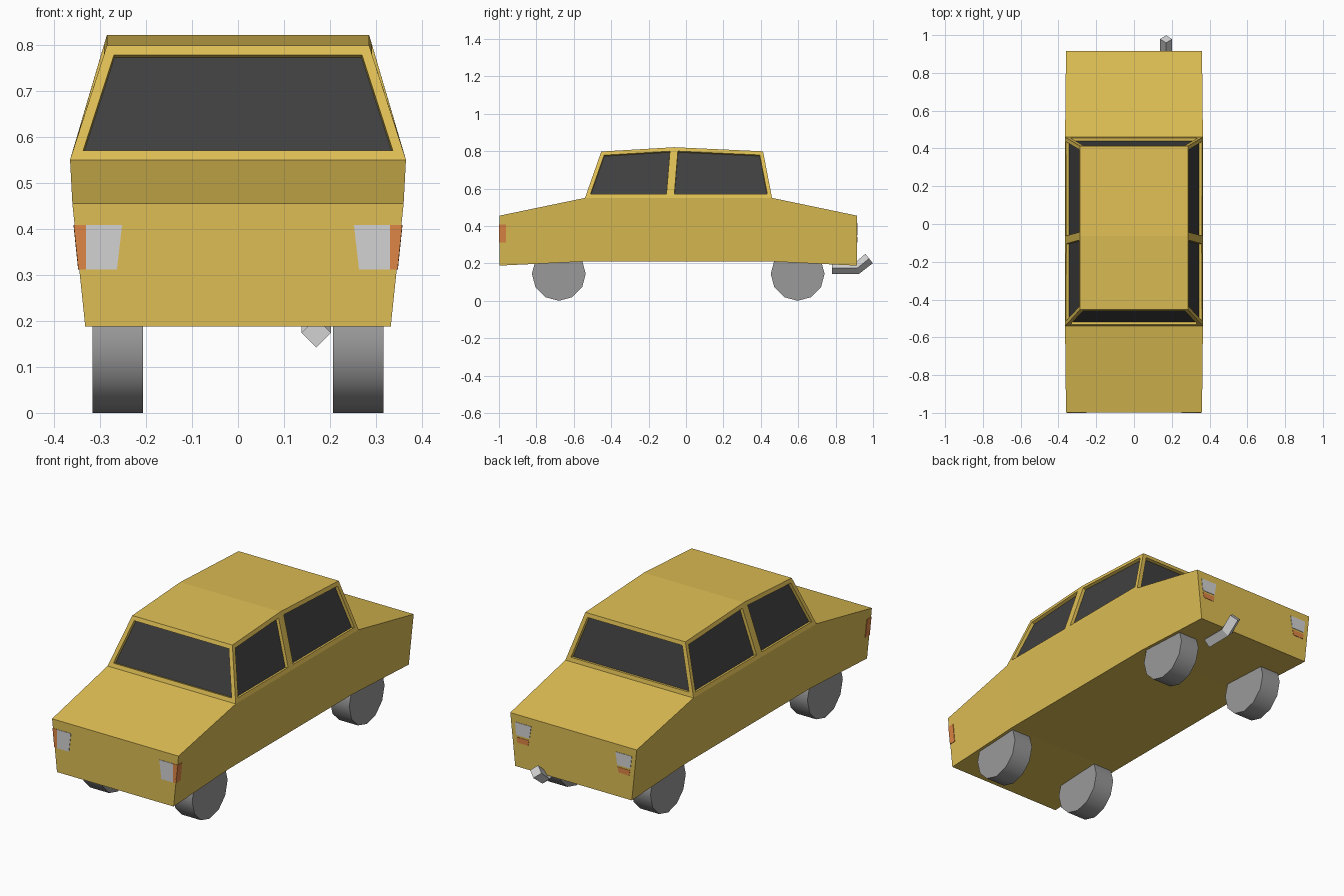
import bpy, bmesh, math
from mathutils import Vector

if "Cube" in bpy.data.objects:
    bpy.data.objects.remove(bpy.data.objects["Cube"])


def material(name, rgb):
    m = bpy.data.materials.new(name)
    m.diffuse_color = (*rgb, 1)
    m.use_nodes = True
    m.node_tree.nodes["Principled BSDF"].inputs["Base Color"].default_value = m.diffuse_color
    return m


PAINT = material("yellow paint", (0.73, 0.515, 0.089))
GLASS = material("dark glass", (0.051, 0.051, 0.051))
RUBBER = material("grey wheel", (0.32, 0.32, 0.32))
SILVER = material("silver", (0.65, 0.65, 0.65))
ORANGE = material("orange lamp", (0.73, 0.235, 0.06))


def finish(name, bm, *mats):
    bmesh.ops.recalc_face_normals(bm, faces=bm.faces[:])
    me = bpy.data.meshes.new(name)
    bm.to_mesh(me)
    bm.free()
    ob = bpy.data.objects.new(name, me)
    bpy.context.collection.objects.link(ob)
    for m in mats:
        me.materials.append(m)
    return ob


# Car body: stations of (y, bottom z, top z, bottom half width, top half width)
stations = [(-0.998, 0.188, 0.455, 0.332, 0.36), (-0.54, 0.21, 0.55, 0.332, 0.365),
            (-0.085, 0.21, 0.55, 0.332, 0.365), (0.46, 0.21, 0.55, 0.332, 0.365),
            (0.915, 0.188, 0.455, 0.332, 0.36)]
roof = [(-0.453, 0.798), (-0.063, 0.821), (0.412, 0.799)]

bm = bmesh.new()
low, belt, top = [], [], []
for y, zb, zt, wb, wt in stations:
    low.append([bm.verts.new((s * wb, y, zb)) for s in (-1, 1)])
    belt.append([bm.verts.new((s * wt, y, zt)) for s in (-1, 1)])
for y, z in roof:
    top.append([bm.verts.new((s * 0.285, y, z)) for s in (-1, 1)])


def strip(a, b):
    return bm.faces.new((a[0], a[1], b[1], b[0]))


for i in range(4):
    strip(low[i], low[i + 1])                                   # underside
    for k in (0, 1):                                            # flanks
        bm.faces.new((low[i][k], low[i + 1][k], belt[i + 1][k], belt[i][k]))
strip(low[0], belt[0])                                          # nose
strip(low[4], belt[4])                                          # tail
strip(belt[0], belt[1])                                         # hood
strip(belt[3], belt[4])                                         # boot lid
windows = [strip(belt[1], top[0]), strip(belt[3], top[2])]      # front and rear screens
for i in range(2):
    strip(top[i], top[i + 1])                                   # roof
    for k in (0, 1):                                            # side windows
        windows.append(bm.faces.new((belt[i + 1][k], belt[i + 2][k],
                                     top[i + 1][k], top[i][k])))
bmesh.ops.recalc_face_normals(bm, faces=bm.faces[:])
# Window frames, then recessed glass
bmesh.ops.inset_individual(bm, faces=windows, thickness=0.021, use_even_offset=True)
bmesh.ops.inset_individual(bm, faces=windows, thickness=0.001, depth=-0.016,
                           use_even_offset=True)
for f in windows:
    f.material_index = 1
finish("car_body", bm, PAINT, GLASS)


# Lamps: thin plates made from a quad and an outward offset
def plate(name, quad, out, mat):
    bm = bmesh.new()
    out = Vector(out)
    vs = [bm.verts.new(Vector(p) + out * t) for t in (-0.5, 1) for p in quad]
    bm.faces.new(vs[:4])
    bm.faces.new(vs[4:])
    for i in range(4):
        j = (i + 1) % 4
        bm.faces.new((vs[i], vs[j], vs[4 + j], vs[4 + i]))
    finish(name, bm, mat)


def lamp(name, s, y, out, z0, z1, bottom, upper, mat):
    quad = [(s * bottom[0], y, z0), (s * bottom[1], y, z0),
            (s * upper[1], y, z1), (s * upper[0], y, z1)]
    plate(name, quad, (0, out, 0), mat)


for s, side in ((-1, "left"), (1, "right")):
    lamp(side + "_headlight", s, -0.998, -0.002, 0.312, 0.408,
         (0.263, 0.33), (0.252, 0.33), SILVER)
    lamp(side + "_front_indicator", s, -0.998, -0.002, 0.312, 0.408,
         (0.33, 0.346), (0.33, 0.356), ORANGE)
    plate(side + "_side_indicator",
          [(s * 0.345, -0.999, 0.312), (s * 0.3455, -0.963, 0.312),
           (s * 0.3555, -0.963, 0.408), (s * 0.355, -0.999, 0.408)],
          (s * 0.002, 0, 0), ORANGE)
    lamp(side + "_tail_light", s, 0.915, 0.002, 0.35, 0.415,
         (0.25, 0.325), (0.24, 0.333), SILVER)
    lamp(side + "_rear_indicator", s, 0.915, 0.002, 0.312, 0.34,
         (0.258, 0.318), (0.252, 0.323), ORANGE)

    # Wheels: twelve-sided drums with smooth treads
    for y, end in ((-0.68, "front"), (0.597, "rear")):
        bpy.ops.mesh.primitive_cylinder_add(vertices=12, radius=0.144, depth=0.109,
                                            location=(s * 0.2615, y, 0.144),
                                            rotation=(0, math.pi / 2, 0))
        wheel = bpy.context.object
        wheel.name = f"{end}_{side}_wheel"
        wheel.data.materials.append(RUBBER)
        bpy.ops.object.shade_smooth_by_angle(angle=math.radians(40))

# Exhaust pipe: diamond section swept along a bent path
bm = bmesh.new()
r = 0.032
rings = []
for y, z, tilt in ((0.78, 0.174, 0), (0.915, 0.174, 18), (0.979, 0.226, 38)):
    a = math.radians(tilt)
    up = Vector((0, -math.sin(a), math.cos(a))) * r
    c, across = Vector((0.17, y, z)), Vector((r, 0, 0))
    rings.append([bm.verts.new(c + d) for d in (up, across, -up, -across)])
for a, b in zip(rings, rings[1:]):
    for i in range(4):
        j = (i + 1) % 4
        bm.faces.new((a[i], a[j], b[j], b[i]))
bm.faces.new(rings[0])
bm.faces.new(rings[-1])
finish("exhaust_pipe", bm, SILVER)
